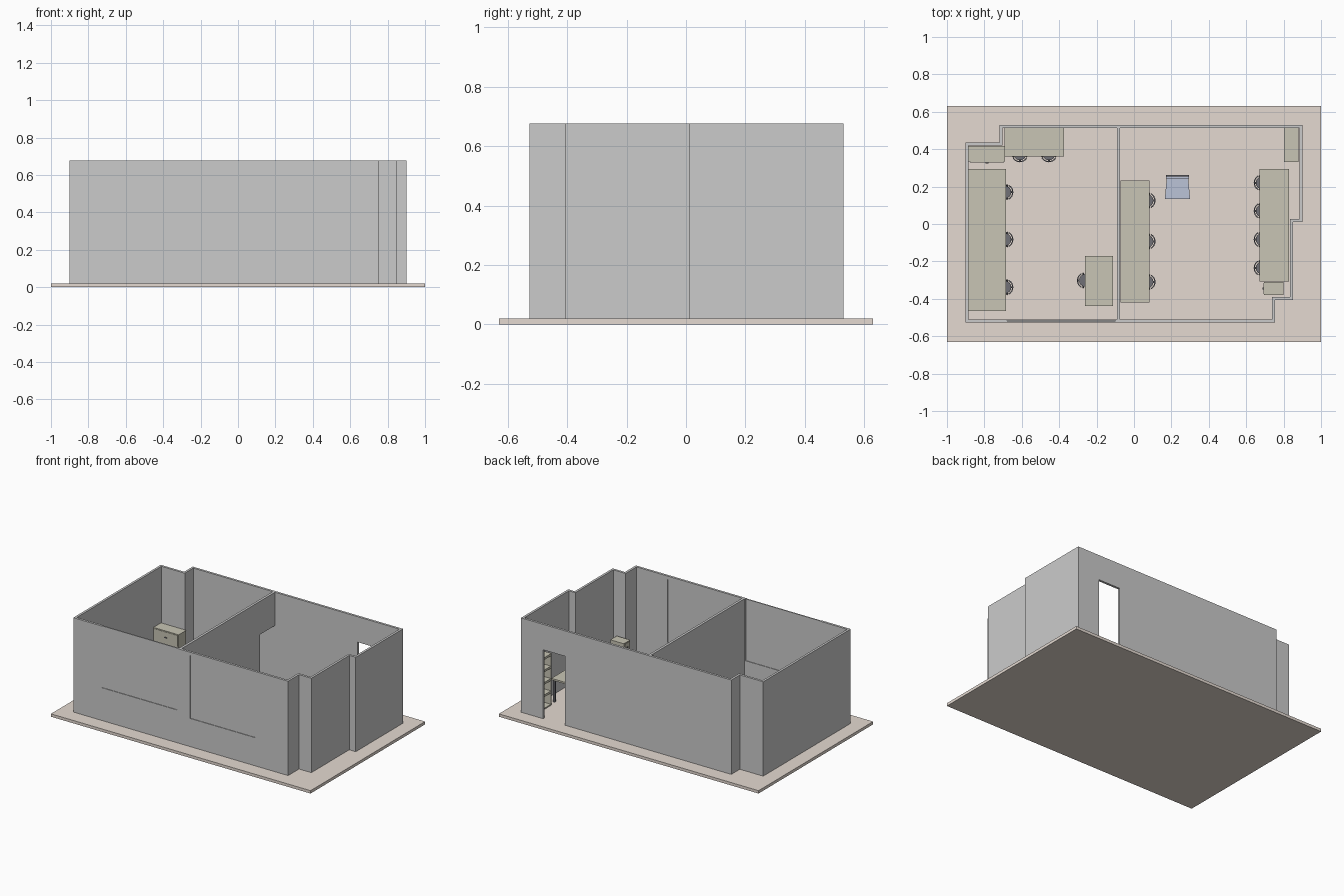
import bpy, bmesh, math
from mathutils import Matrix, Vector

if "Cube" in bpy.data.objects:
    bpy.data.objects.remove(bpy.data.objects["Cube"])


def material(name, rgb):
    m = bpy.data.materials.new(name)
    m.diffuse_color = (*rgb, 1)
    m.use_nodes = True
    m.node_tree.nodes["Principled BSDF"].inputs["Base Color"].default_value = m.diffuse_color
    return m


FLOOR = material("floor_beige", (0.78, 0.70, 0.64))
WOOD = material("wood_olive", (0.58, 0.56, 0.46))
DARK = material("dark_frame", (0.16, 0.16, 0.18))
BLUE = material("blue_fabric", (0.50, 0.55, 0.68))
F = 0.02       # floor top
TOP = 0.677    # wall top


def add(name, bm, mat=None):
    bmesh.ops.recalc_face_normals(bm, faces=bm.faces)
    me = bpy.data.meshes.new(name)
    bm.to_mesh(me)
    bm.free()
    if mat:
        me.materials.append(mat)
    ob = bpy.data.objects.new(name, me)
    bpy.context.collection.objects.link(ob)
    return ob


def cube(bm, x0, x1, y0, y1, z0, z1):
    c = Vector(((x0 + x1) / 2, (y0 + y1) / 2, (z0 + z1) / 2))
    bmesh.ops.create_cube(bm, size=1, matrix=Matrix.Translation(c)
                          @ Matrix.Diagonal((x1 - x0, y1 - y0, z1 - z0, 1)))


def boxes(name, parts, mat=None):
    bm = bmesh.new()
    for p in parts:
        cube(bm, *p)
    return add(name, bm, mat)


def prism(name, pts, z0, z1, mat=None):
    bm = bmesh.new()
    f = bm.faces.new([bm.verts.new((x, y, z0)) for x, y in pts])
    r = bmesh.ops.extrude_face_region(bm, geom=[f])
    vs = [v for v in r["geom"] if isinstance(v, bmesh.types.BMVert)]
    bmesh.ops.translate(bm, verts=vs, vec=(0, 0, z1 - z0))
    return add(name, bm, mat)


def cut(ob, cutter):
    cutter.hide_render = True
    m = ob.modifiers.new("cut", "BOOLEAN")
    m.operation, m.solver, m.object = "DIFFERENCE", "EXACT", cutter
    bpy.context.view_layer.objects.active = ob
    bpy.ops.object.modifier_apply(modifier=m.name)
    bpy.data.objects.remove(cutter)


# floor slab
boxes("floor", [(-1, 1, -0.63, 0.63, 0, F)], FLOOR)

# outer wall shell with stepped corners
outer = [(-0.9, -0.527), (0.755, -0.527), (0.755, -0.407), (0.85, -0.407), (0.85, 0.01),
         (0.9, 0.01), (0.9, 0.53), (-0.72, 0.53), (-0.72, 0.436), (-0.9, 0.436)]
inner = [(-0.884, -0.511), (0.739, -0.511), (0.739, -0.391), (0.834, -0.391), (0.834, 0.026),
         (0.884, 0.026), (0.884, 0.514), (-0.704, 0.514), (-0.704, 0.42), (-0.884, 0.42)]
walls = prism("outer_walls", outer, F, TOP)
cut(walls, prism("room_cutter", inner, F - 0.1, TOP + 0.1))
cut(walls, boxes("door_cutter", [(0.562, 0.73, 0.45, 0.6, F - 0.1, 0.50)]))

# front windows: opening with a thin recessed pane
for name, x0, x1, z0, z1, zc in (("left", -0.68, -0.10, 0.248, TOP, TOP + 0.1),
                                 ("right", 0.0, 0.5, 0.216, 0.655, 0.655)):
    cut(walls, boxes("window_cutter", [(x0, x1, -0.6, -0.45, z0, zc)]))
    boxes(name + "_window_pane", [(x0, x1, -0.523, -0.515, z0, z1)])

# partition with a doorway against the back wall
boxes("partition_wall", [(-0.092, -0.075, -0.511, 0.35, F, TOP),
                         (-0.092, -0.075, 0.35, 0.514, 0.445, TOP)])


# desks: thin top on square legs
def desk(name, x0, x1, y0, y1, top=0.185):
    boxes(name + "_top", [(x0, x1, y0, y1, top - 0.012, top)], WOOD)
    w, g = 0.012, 0.008
    nx = max(2, round((x1 - x0) / 0.3) + 1)
    ny = max(2, round((y1 - y0) / 0.3) + 1)
    legs = []
    for i in range(nx):
        for j in range(ny):
            x = x0 + g + i * (x1 - x0 - 2 * g - w) / (nx - 1)
            y = y0 + g + j * (y1 - y0 - 2 * g - w) / (ny - 1)
            legs.append((x, x + w, y, y + w, F, top - 0.012))
    boxes(name + "_legs", legs, DARK)


desk("left_wall_desk", -0.884, -0.685, -0.465, 0.295)
desk("back_desk", -0.692, -0.374, 0.36, 0.514)
desk("small_partition_desk", -0.263, -0.112, -0.438, -0.17)
desk("long_partition_desk", -0.073, 0.084, -0.42, 0.233)
desk("right_wall_desk", 0.67, 0.83, -0.308, 0.295)


# drawer cabinets, front facing -y, or -x when sideways
def cabinet(name, x0, x1, y0, y1, top, sideways=False):
    boxes(name + "_body", [(x0, x1, y0, y1, F, top)], WOOD)
    fronts, knobs = [], []
    n, g = 3, 0.006
    h = (top - F) / n
    for i in range(n):
        z0, z1 = F + i * h + g, F + (i + 1) * h - g
        zm = (z0 + z1) / 2
        if sideways:
            ym = (y0 + y1) / 2
            fronts.append((x0 - 0.003, x0, y0 + g, y1 - g, z0, z1))
            knobs.append((x0 - 0.009, x0 - 0.003, ym - 0.006, ym + 0.006, zm - 0.003, zm + 0.003))
        else:
            xm = (x0 + x1) / 2
            fronts.append((x0 + g, x1 - g, y0 - 0.003, y0, z0, z1))
            knobs.append((xm - 0.008, xm + 0.008, y0 - 0.009, y0 - 0.003, zm - 0.003, zm + 0.003))
    boxes(name + "_drawers", fronts, WOOD)
    boxes(name + "_handles", knobs, DARK)


cabinet("corner_cabinet", -0.884, -0.69, 0.333, 0.416, 0.285)
cabinet("small_cabinet", 0.696, 0.80, -0.38, -0.31, 0.23, True)

# open shelf unit beside the door
SX0, SX1, SY0, SY1, SH = 0.803, 0.88, 0.332, 0.513, 0.38
parts = [(SX0, SX1, SY0, SY0 + 0.007, F, SH), (SX0, SX1, SY1 - 0.007, SY1, F, SH),
         (SX1 - 0.005, SX1, SY0, SY1, F, SH)]
for i in range(5):
    z = F + 0.008 + i * (SH - F - 0.015) / 4
    parts.append((SX0, SX1, SY0, SY1, z - 0.008, z + 0.007 * (i > 0)))
boxes("shelf_unit", parts, WOOD)


# swivel chair parts, modelled once and shared; backrest towards +x
def cyl(bm, r, z0, z1, n=16):
    bmesh.ops.create_cone(bm, cap_ends=True, segments=n, radius1=r, radius2=r, depth=z1 - z0,
                          matrix=Matrix.Translation((0, 0, (z0 + z1) / 2)))


bm = bmesh.new()
cyl(bm, 0.034, 0.118, 0.132)
seat = add("chair_seat", bm, DARK)
arc = [math.radians(-60 + 15 * i) for i in range(9)]
back = prism("chair_back", [(0.045 * math.cos(a), 0.045 * math.sin(a)) for a in arc]
             + [(0.039 * math.cos(a), 0.039 * math.sin(a)) for a in reversed(arc)],
             0.155, 0.215, DARK)
bm = bmesh.new()
cyl(bm, 0.005, 0.03, 0.12, 8)
cube(bm, 0.02, 0.04, -0.005, 0.005, 0.116, 0.123)
cube(bm, 0.035, 0.042, -0.005, 0.005, 0.116, 0.17)
for i in range(5):
    leg = bmesh.ops.create_cube(bm, size=1, matrix=Matrix.Rotation(math.tau * i / 5, 4, "Z")
                                @ Matrix.Translation((0.02, 0, 0.034))
                                @ Matrix.Diagonal((0.04, 0.006, 0.007, 1)))
    a = math.tau * i / 5
    bmesh.ops.create_icosphere(bm, subdivisions=1, radius=0.006, matrix=Matrix.Translation(
        (0.037 * math.cos(a), 0.037 * math.sin(a), 0.026)))
base = add("chair_base", bm, DARK)

spots = [(-0.69, y, 0) for y in (0.17, -0.083, -0.338)]
spots += [(x, 0.375, -90) for x in (-0.61, -0.455)]
spots += [(-0.26, -0.302, 180)]
spots += [(0.07, y, 0) for y in (0.125, -0.093, -0.31)]
spots += [(0.685, y, 180) for y in (0.22, 0.07, -0.083, -0.235)]
for k, (x, y, ang) in enumerate(spots):
    for part in (seat, back, base):
        ob = part if k == 0 else part.copy()
        if k:
            bpy.context.collection.objects.link(ob)
        ob.location = (x, y, 0)
        ob.rotation_euler.z = math.radians(ang)

# visitor chair: tapered blue seat, upright back, dark frame
prism("visitor_seat", [(0.165, 0.135), (0.30, 0.135), (0.29, 0.245), (0.175, 0.245)],
      0.10, 0.118, BLUE)
boxes("visitor_back", [(0.172, 0.293, 0.242, 0.252, 0.135, 0.235)], BLUE)
frame = [(x, x + 0.008, y, y + 0.008, F, 0.10) for x in (0.175, 0.282) for y in (0.142, 0.25)]
frame += [(x, x + 0.008, 0.25, 0.26, 0.10, 0.235) for x in (0.175, 0.282)]
frame += [(0.172, 0.293, 0.252, 0.262, 0.225, 0.235)]
boxes("visitor_frame", frame, DARK)
